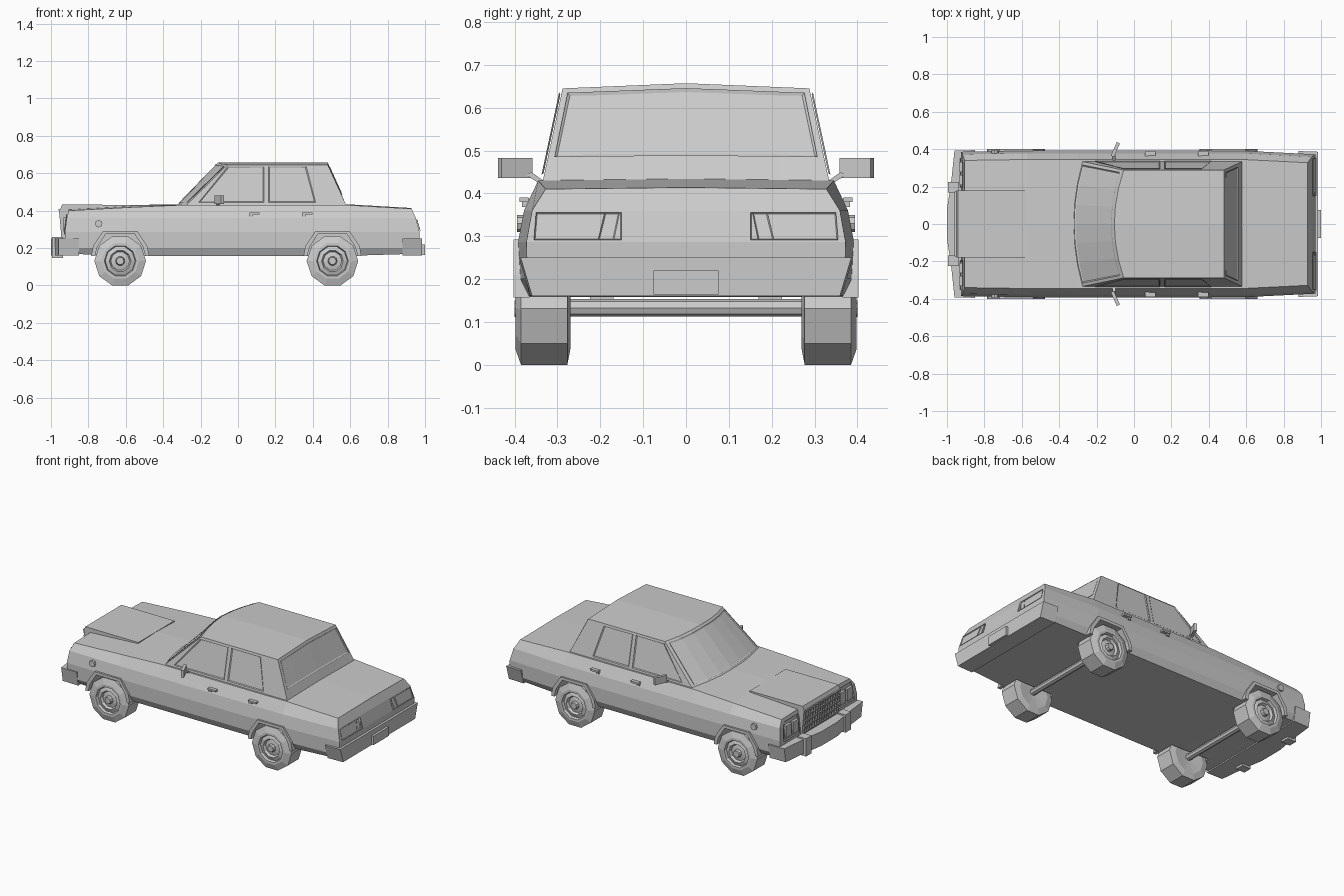
import bpy, bmesh, math
from mathutils import Vector, Matrix

if "Cube" in bpy.data.objects:
    bpy.data.objects.remove(bpy.data.objects["Cube"])


def finish(name, bm, recalc=True):
    if recalc:
        bmesh.ops.recalc_face_normals(bm, faces=bm.faces[:])
    me = bpy.data.meshes.new(name)
    bm.to_mesh(me)
    bm.free()
    ob = bpy.data.objects.new(name, me)
    bpy.context.collection.objects.link(ob)
    return ob


def prism(name, pts, axis, a, b, taper=1.0):
    """Extrude a 2D outline along an axis; taper narrows y at the start end."""
    place = {'x': lambda p, t: (t, p[0], p[1]),
             'y': lambda p, t: (p[0], t, p[1]),
             'z': lambda p, t: (p[0], p[1] * (taper if t == a else 1), t)}[axis]
    bm = bmesh.new()
    lo = [bm.verts.new(place(p, a)) for p in pts]
    hi = [bm.verts.new(place(p, b)) for p in pts]
    bm.faces.new(lo)
    bm.faces.new(hi)
    for i in range(len(pts)):
        j = (i + 1) % len(pts)
        bm.faces.new((lo[i], lo[j], hi[j], hi[i]))
    return finish(name, bm)


def box(name, c, size, rot=0):
    bm = bmesh.new()
    m = Matrix.Translation(c) @ Matrix.Rotation(rot, 4, 'Z') @ Matrix.Diagonal((*size, 1))
    bmesh.ops.create_cube(bm, size=1, matrix=m)
    return finish(name, bm)


def pane(name, rows, out, rim=0.008):
    """Raised trim around a slightly sunken panel, lying just off a surface."""
    out = Vector(out).normalized()
    bm = bmesh.new()
    g = [[bm.verts.new(Vector(p) + out * 0.006) for p in r] for r in rows]
    for r0, r1 in zip(g, g[1:]):
        for i in range(len(r0) - 1):
            bm.faces.new((r0[i], r0[i + 1], r1[i + 1], r1[i]))
    bm.normal_update()
    if sum(f.normal.dot(out) for f in bm.faces) < 0:
        bmesh.ops.reverse_faces(bm, faces=bm.faces[:])
        bm.normal_update()
    bmesh.ops.inset_region(bm, faces=bm.faces[:], thickness=rim, depth=-0.004, use_boundary=True)
    return finish(name, bm, False)


# Lower body: lofted cross-sections (x, width scale, bottom z, shoulder z, crown, end lean)
sections = [(-0.925, 0.985, 0.17, 0.40, 0.01, 0.02), (-0.57, 1, 0.158, 0.418, 0.012, 0),
            (-0.30, 1, 0.158, 0.43, 0.004, 0), (0.58, 1, 0.158, 0.43, 0.004, 0),
            (0.97, 0.95, 0.17, 0.41, 0.004, -0.042)]
lean = [0, 0, 0, 0.45, 1]
bm = bmesh.new()
loops = []
for x, w, zb, zt, crown, ln in sections:
    half = list(zip([0.37, 0.39, 0.392, 0.378, 0.345], [zb, 0.20, 0.287, 0.36, zt], lean))
    loop = [(x + ln * l, y * w, z) for y, z, l in half] + [(x + ln, 0, zt + crown)]
    loop += [(x + ln * l, -y * w, z) for y, z, l in reversed(half)]
    loops.append([bm.verts.new(p) for p in loop])
n = len(loops[0])
for a, b in zip(loops, loops[1:]):
    for i in range(n):
        j = (i + 1) % n
        bm.faces.new((a[i], a[j], b[j], b[i]))
for lp in (loops[0], loops[-1]):
    for i in range(4):
        bm.faces.new((lp[i], lp[i + 1], lp[n - 2 - i], lp[n - 1 - i]))
    bm.faces.new(lp[4:7])
body = finish("body", bm)

# Raised hood centre and nose
prism("hood", [(-0.935, 0.25), (-0.95, 0.41), (-0.94, 0.432), (-0.57, 0.431), (-0.57, 0.3), (-0.9, 0.25)],
      'y', -0.18, 0.18)

# Cabin: windscreen, peaked roof, rear slope and side walls
ts = [-1, -2 / 3, -1 / 3, 0, 1 / 3, 2 / 3, 1]


def base_f(t): return Vector((-0.33 + 0.05 * t * t, 0.335 * t, 0.425))
def top_f(t): return Vector((-0.105 + 0.05 * t * t, 0.288 * t, 0.657 - 0.012 * abs(t)))
def top_r(t): return Vector((0.48, 0.288 * t, 0.657 - 0.012 * abs(t)))
def base_r(t): return Vector((0.58, 0.335 * t, 0.425))


bm = bmesh.new()
rows = [[bm.verts.new(f(t)) for t in ts] for f in (base_f, top_f, top_r, base_r)]
for r0, r1 in zip(rows, rows[1:] + rows[:1]):
    for i in range(6):
        bm.faces.new((r0[i], r0[i + 1], r1[i + 1], r1[i]))
for k in (0, -1):
    bm.faces.new([r[k] for r in rows])
finish("cabin", bm)

# Front and rear glass
pane("windscreen", [[base_f(t * 0.95).lerp(top_f(t * 0.95), v) for t in ts] for v in (0.06, 0.95)], (-1, 0, 1))
pane("rear_window", [[base_r(t * 0.95).lerp(top_r(t * 0.95), v) for t in ts] for v in (0.26, 0.94)], (1, 0, 0.45))


def wall(x, z, s): return (x, s * (0.335 - 0.2136 * (z - 0.425)), z)


arch_in = [(-0.132, 0.1), (-0.132, 0.17), (-0.122, 0.205), (-0.078, 0.274)]
arch_out = [(-0.155, 0.157), (-0.145, 0.21), (-0.09, 0.292)]
tyre = [(0, 0.28), (0.1, 0.27), (0.138, 0.277), (0.138, 0.385), (0.1, 0.398), (0.085, 0.398),
        (0.08, 0.382), (0.058, 0.39), (0.05, 0.375), (0.025, 0.38), (0.02, 0.4), (0, 0.4)]


def wheel(name, cx, s):
    bm = bmesh.new()
    rings = [[bm.verts.new((cx + r * math.cos(k * math.tau / 10), s * y, 0.131 + r * math.sin(k * math.tau / 10)))
              for k in range(10)] for r, y in tyre]
    for a, b in zip(rings, rings[1:]):
        for k in range(10):
            bm.faces.new((a[k], a[(k + 1) % 10], b[(k + 1) % 10], b[k]))
    bmesh.ops.remove_doubles(bm, verts=bm.verts[:], dist=1e-5)
    finish(name, bm)


def both(pts, cx):
    return [(cx + x, z) for x, z in pts] + [(cx - x, z) for x, z in reversed(pts)]


for s, side in ((1, "left"), (-1, "right")):
    # Door windows, handles, marker lamp
    for nm, q in (("front", [(-0.21, 0.443), (0.14, 0.443), (-0.055, 0.635), (0.14, 0.635)]),
                  ("rear", [(0.163, 0.443), (0.415, 0.443), (0.163, 0.635), (0.365, 0.635)])):
        p = [wall(x, z, s) for x, z in q]
        pane(f"{nm}_door_window_{side}", [p[:2], p[2:]], (0, s, 0.2))
    for x in (0.088, 0.37):
        box("door_handle", (x, s * 0.378, 0.385), (0.055, 0.022, 0.011))
        box("handle_mount", (x - 0.018, s * 0.37, 0.378), (0.02, 0.025, 0.02))
    disc = [(-0.745 + 0.02 * math.cos(k * math.tau / 8), 0.33 + 0.02 * math.sin(k * math.tau / 8)) for k in range(8)]
    prism("side_marker", disc, 'y', s * 0.36, s * 0.394)
    # Door mirror and arm
    box("mirror", (-0.1, s * 0.398, 0.459), (0.018, 0.08, 0.046), s * -0.42)
    prism("mirror_arm", [(s * 0.325, 0.425), (s * 0.345, 0.425), (s * 0.372, 0.442), (s * 0.362, 0.45)],
          'x', -0.115, -0.1)
    # Wheels, wheel wells and arch lips
    for x, end in ((-0.63, "front"), (0.505, "rear")):
        wheel(f"{end}_wheel_{side}", x, s)
        cut = prism("wheel_well_cutter", both(arch_in, x), 'y', s * 0.262, s * 0.5)
        cut.hide_render = True
        cut.hide_set(True)
        m = body.modifiers.new("wheel_well", 'BOOLEAN')
        m.operation, m.object, m.solver = 'DIFFERENCE', cut, 'EXACT'
        inner = [(-0.132, 0.157)] + arch_in[1:]
        prism("wheel_arch", both(arch_out, x) + both(inner, x)[::-1], 'y', s * 0.365, s * 0.402)
    # Headlamp panel with two lamps
    pane(f"headlamp_panel_{side}", [[(-0.925, s * y, 0.27) for y in (0.195, 0.355)],
                                    [(-0.911, s * y, 0.385) for y in (0.195, 0.335)]], (-1, 0, 0.1))
    for y in (0.235, 0.305):
        box("headlamp", (-0.922, s * y, 0.325), (0.02, 0.055, 0.075))
    # Tail lamp with slanted reversing light
    for nm, a, b, c, d in (("tail_lamp", 0.15, 0.355, 0.15, 0.35), ("reversing_lamp", 0.168, 0.205, 0.155, 0.19)):
        pane(f"{nm}_{side}", [[(0.97, s * a, 0.29), (0.97, s * b, 0.29)],
                              [(0.952, s * c, 0.354), (0.952, s * d, 0.354)]], (1, 0, 0.3), 0.004)
    # Bumper guard
    box("bumper_guard", (-0.965, s * 0.197, 0.203), (0.06, 0.055, 0.112))

# Grille: frame and bars
for z in (0.265, 0.30, 0.335, 0.37, 0.405):
    box("grille_rail", (-0.937 - (z - 0.25) * 0.094, 0, z), (0.014, 0.35, 0.007))
for i in range(15):
    y = -0.17 + i * 0.34 / 14
    prism("grille_bar", [(-0.944, 0.26), (-0.958, 0.41), (-0.94, 0.41), (-0.93, 0.26)], 'y', y - 0.003, y + 0.003)

# Bumpers and number plate
fb = [(-0.85, 0.395), (-0.96, 0.392), (-0.978, 0.22), (-1.0, 0.08)]
prism("front_bumper", fb + [(x, -y) for x, y in reversed(fb)], 'z', 0.16, 0.25, 0.96)
rb = [(0.88, 0.39), (0.985, 0.386)]
prism("rear_bumper", rb + [(x, -y) for x, y in reversed(rb)], 'z', 0.16, 0.25, 0.93)
box("number_plate", (0.988, 0, 0.192), (0.024, 0.152, 0.056))

# Axles
for x in (-0.63, 0.505):
    prism("axle", [(x + 0.02 * math.cos(k * math.tau / 8), 0.133 + 0.02 * math.sin(k * math.tau / 8))
                   for k in range(8)], 'y', -0.29, 0.29)
